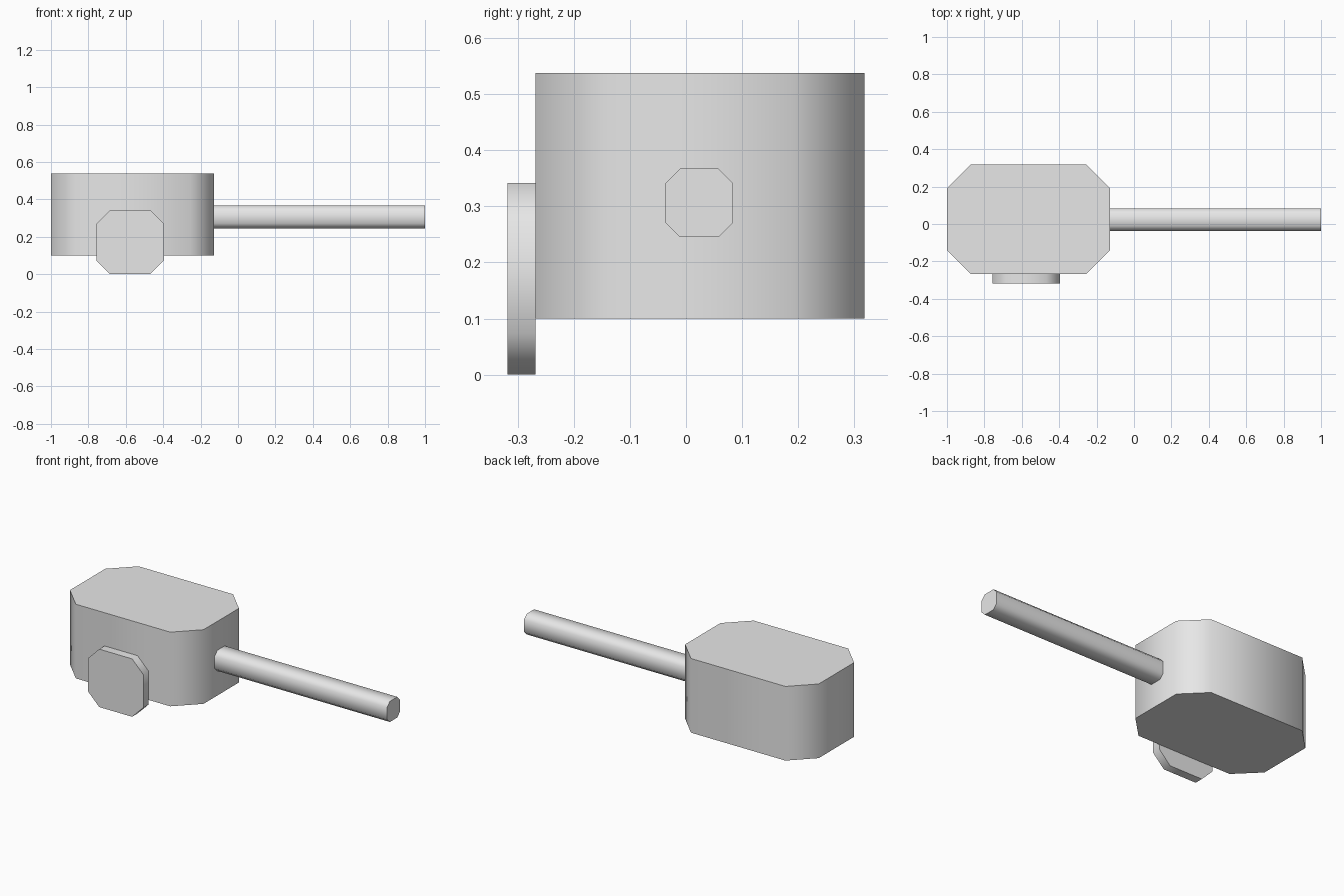
import bpy, bmesh, math
from mathutils import Vector

if "Cube" in bpy.data.objects:
    bpy.data.objects.remove(bpy.data.objects["Cube"])

grey = bpy.data.materials.new("light grey")
grey.diffuse_color = (0.8, 0.8, 0.8, 1)
grey.use_nodes = True
grey.node_tree.nodes["Principled BSDF"].inputs["Base Color"].default_value = grey.diffuse_color


def chamfered_prism(name, lo, hi, axis, cut):
    """Box from lo to hi whose four edges along `axis` are cut at 45 degrees."""
    u, v = (axis + 1) % 3, (axis + 2) % 3
    a0, a1, b0, b1 = lo[u], hi[u], lo[v], hi[v]
    ring = [(a0 + cut, b0), (a1 - cut, b0), (a1, b0 + cut), (a1, b1 - cut),
            (a1 - cut, b1), (a0 + cut, b1), (a0, b1 - cut), (a0, b0 + cut)]
    bm = bmesh.new()
    verts = []
    for a, b in ring:
        p = Vector((0, 0, 0))
        p[axis], p[u], p[v] = lo[axis], a, b
        verts.append(bm.verts.new(p))
    face = bm.faces.new(verts)
    ext = bmesh.ops.extrude_face_region(bm, geom=[face], use_keep_orig=True)
    move = Vector((0, 0, 0))
    move[axis] = hi[axis] - lo[axis]
    bmesh.ops.translate(bm, vec=move,
                        verts=[g for g in ext["geom"] if isinstance(g, bmesh.types.BMVert)])
    bmesh.ops.recalc_face_normals(bm, faces=bm.faces)
    mesh = bpy.data.meshes.new(name)
    bm.to_mesh(mesh)
    bm.free()
    mesh.materials.append(grey)
    obj = bpy.data.objects.new(name, mesh)
    bpy.context.collection.objects.link(obj)
    # smooth around the sides, sharp at the end caps
    bpy.ops.object.select_all(action='DESELECT')
    obj.select_set(True)
    bpy.context.view_layer.objects.active = obj
    bpy.ops.object.shade_smooth_by_angle(angle=math.radians(60))
    return obj


# main block, chamfered vertically
chamfered_prism("body", (-1.0, -0.268, 0.1), (-0.127, 0.318, 0.538), 2, 0.128)
# long rod pointing right
chamfered_prism("barrel", (-0.127, -0.037, 0.245), (1.0, 0.084, 0.367), 0, 0.026)
# plate on the front side
chamfered_prism("front_disc", (-0.757, -0.318, 0.0), (-0.396, -0.268, 0.342), 1, 0.073)
